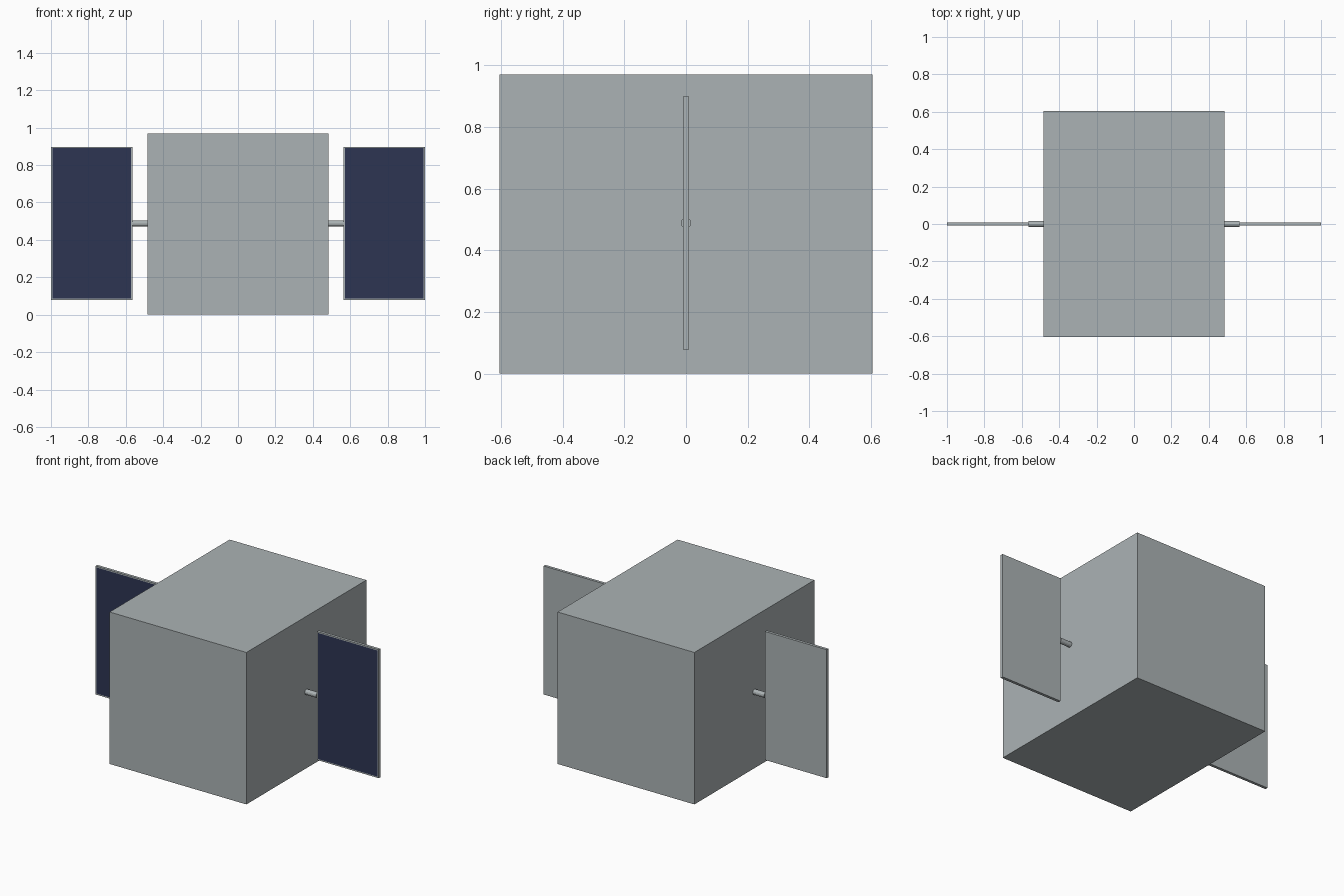
import bpy
import bmesh
from math import pi
from mathutils import Matrix, Vector

cube = bpy.data.objects.get("Cube")
if cube:
    bpy.data.objects.remove(cube, do_unlink=True)


def make_material(name, color):
    mat = bpy.data.materials.new(name)
    mat.use_nodes = True
    mat.diffuse_color = (*color, 1)
    mat.node_tree.nodes["Principled BSDF"].inputs["Base Color"].default_value = (*color, 1)
    return mat


grey = make_material("light grey metal", (0.41, 0.45, 0.46))
navy = make_material("navy solar cells", (0.027, 0.036, 0.086))


def finish(name, bm, *mats):
    mesh = bpy.data.meshes.new(name)
    bm.to_mesh(mesh)
    bm.free()
    for mat in mats:
        mesh.materials.append(mat)
    obj = bpy.data.objects.new(name, mesh)
    bpy.context.collection.objects.link(obj)
    return obj


def box(size, center):
    bm = bmesh.new()
    matrix = Matrix.Translation(center) @ Matrix.Diagonal((*size, 1))
    bmesh.ops.create_cube(bm, size=1, matrix=matrix)
    return bm


BODY_X, BODY_Y, BODY_Z = 0.966, 1.21, 0.97
MID_Z = BODY_Z / 2
PANEL_IN, PANEL_OUT = 0.563, 1.0
PANEL_H, PANEL_T = 0.82, 0.018

# Main body
finish("body", box((BODY_X, BODY_Y, BODY_Z), (0, 0, MID_Z)), grey)

for side, label in ((1, "left"), (-1, "right")):
    # Panel with framed cells inset on its front face
    center = (side * (PANEL_IN + PANEL_OUT) / 2, 0, MID_Z + 0.003)
    bm = box((PANEL_OUT - PANEL_IN, PANEL_T, PANEL_H), center)
    front = min(bm.faces, key=lambda f: f.calc_center_median().y)
    bmesh.ops.inset_region(bm, faces=[front], thickness=0.011)
    front.material_index = 1
    finish(label + "_solar_panel", bm, grey, navy)

    # Round arm joining the panel to the body
    bm = bmesh.new()
    start = BODY_X / 2
    matrix = (Matrix.Translation(Vector((side * (start + PANEL_IN) / 2, 0, MID_Z + 0.003)))
              @ Matrix.Rotation(pi / 2, 4, "Y"))
    bmesh.ops.create_cone(bm, cap_ends=True, segments=12, radius1=0.017,
                          radius2=0.017, depth=PANEL_IN - start, matrix=matrix)
    finish(label + "_arm", bm, grey)
